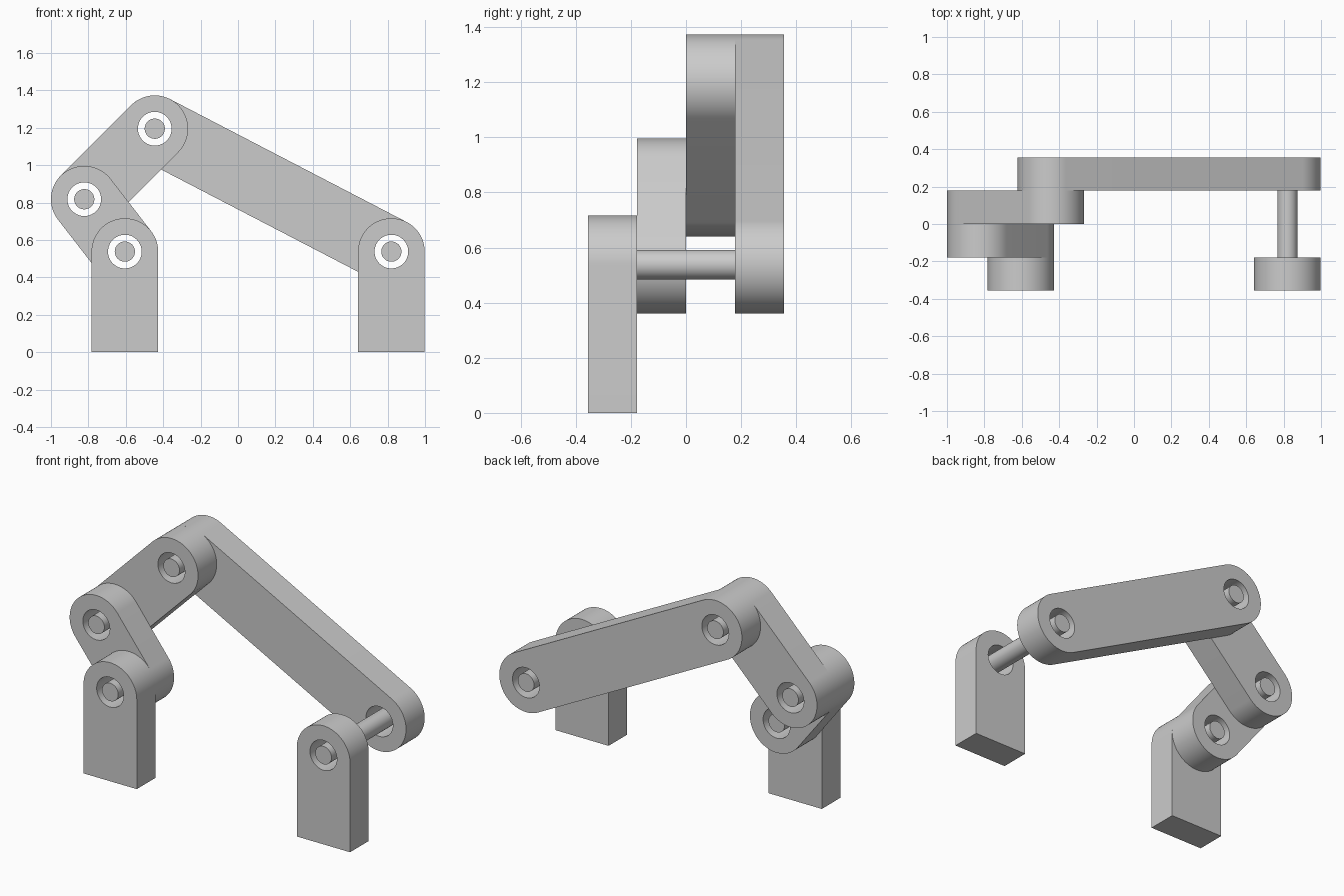
import bpy
import bmesh
import math

cube = bpy.data.objects.get("Cube")
if cube:
    bpy.data.objects.remove(cube, do_unlink=True)

# Shared dimensions
R = 0.178          # link end radius and link thickness
HOLE = 0.09
PIN = 0.054
STEPS = 48

# Pivots as (x, z)
LEFT_BASE = (-0.605, 0.538)
CRANK_TIP = (-0.822, 0.818)
ELBOW = (-0.445, 1.195)
RIGHT_BASE = (0.82, 0.538)

grey = bpy.data.materials.new("plain grey")
grey.use_nodes = True
colour = (0.6, 0.6, 0.6, 1)
grey.diffuse_color = colour
grey.node_tree.nodes["Principled BSDF"].inputs["Base Color"].default_value = colour


def arc(centre, radius, start, sweep):
    """Points of an arc; a full circle leaves out the repeated end."""
    full = abs(sweep) >= math.tau
    n = STEPS * 2 if full else STEPS
    count = n if full else n + 1
    return [(centre[0] + radius * math.cos(start + sweep * i / n),
             centre[1] + radius * math.sin(start + sweep * i / n))
            for i in range(count)]


def plate(name, loops, y0, y1):
    """Solid plate between y0 and y1; the first loop is the outline, others are holes."""
    bm = bmesh.new()
    caps = ([], [])
    for loop in loops:
        rings = [[bm.verts.new((x, y, z)) for x, z in loop] for y in (y0, y1)]
        for i in range(len(loop)):
            j = (i + 1) % len(loop)
            for ring, cap in zip(rings, caps):
                cap.append(bm.edges.new((ring[i], ring[j])))
            bm.faces.new((rings[0][i], rings[0][j], rings[1][j], rings[1][i]))
    for cap in caps:
        bmesh.ops.triangle_fill(bm, use_beauty=True, edges=cap, normal=(0, 1, 0))
    bmesh.ops.recalc_face_normals(bm, faces=bm.faces)
    mesh = bpy.data.meshes.new(name)
    bm.to_mesh(mesh)
    bm.free()
    mesh.materials.append(grey)
    mesh.shade_smooth()
    mesh.set_sharp_from_angle(angle=math.radians(30))
    obj = bpy.data.objects.new(name, mesh)
    bpy.context.collection.objects.link(obj)
    return obj


def circle(centre, radius):
    return arc(centre, radius, 0, math.tau)


def link_bar(name, a, b, y0):
    """Round-ended bar with a hole at each pivot."""
    turn = math.atan2(b[1] - a[1], b[0] - a[0])
    outline = (arc(b, R, turn - math.pi / 2, math.pi)
               + arc(a, R, turn + math.pi / 2, math.pi))
    plate(name, [outline, circle(a, HOLE), circle(b, HOLE)], y0, y0 + R)


def post(name, pivot):
    """Standing post with a round top and one hole."""
    outline = arc(pivot, R, 0, math.pi) + [(pivot[0] - R, 0), (pivot[0] + R, 0)]
    plate(name, [outline, circle(pivot, HOLE)], -2 * R, -R)


# Posts
post("left_post", LEFT_BASE)
post("right_post", RIGHT_BASE)

# Moving links, one layer behind the other
link_bar("crank_link", LEFT_BASE, CRANK_TIP, -R)
link_bar("coupler_link", CRANK_TIP, ELBOW, 0)
link_bar("rocker_link", ELBOW, RIGHT_BASE, R)

# Pins, flush with the links they join
for name, pivot, first, last in (
        ("left_post_pin", LEFT_BASE, -2, 0),
        ("crank_pin", CRANK_TIP, -1, 1),
        ("elbow_pin", ELBOW, 0, 2),
        ("right_post_pin", RIGHT_BASE, -2, 2)):
    plate(name, [circle(pivot, PIN)], first * R, last * R)
